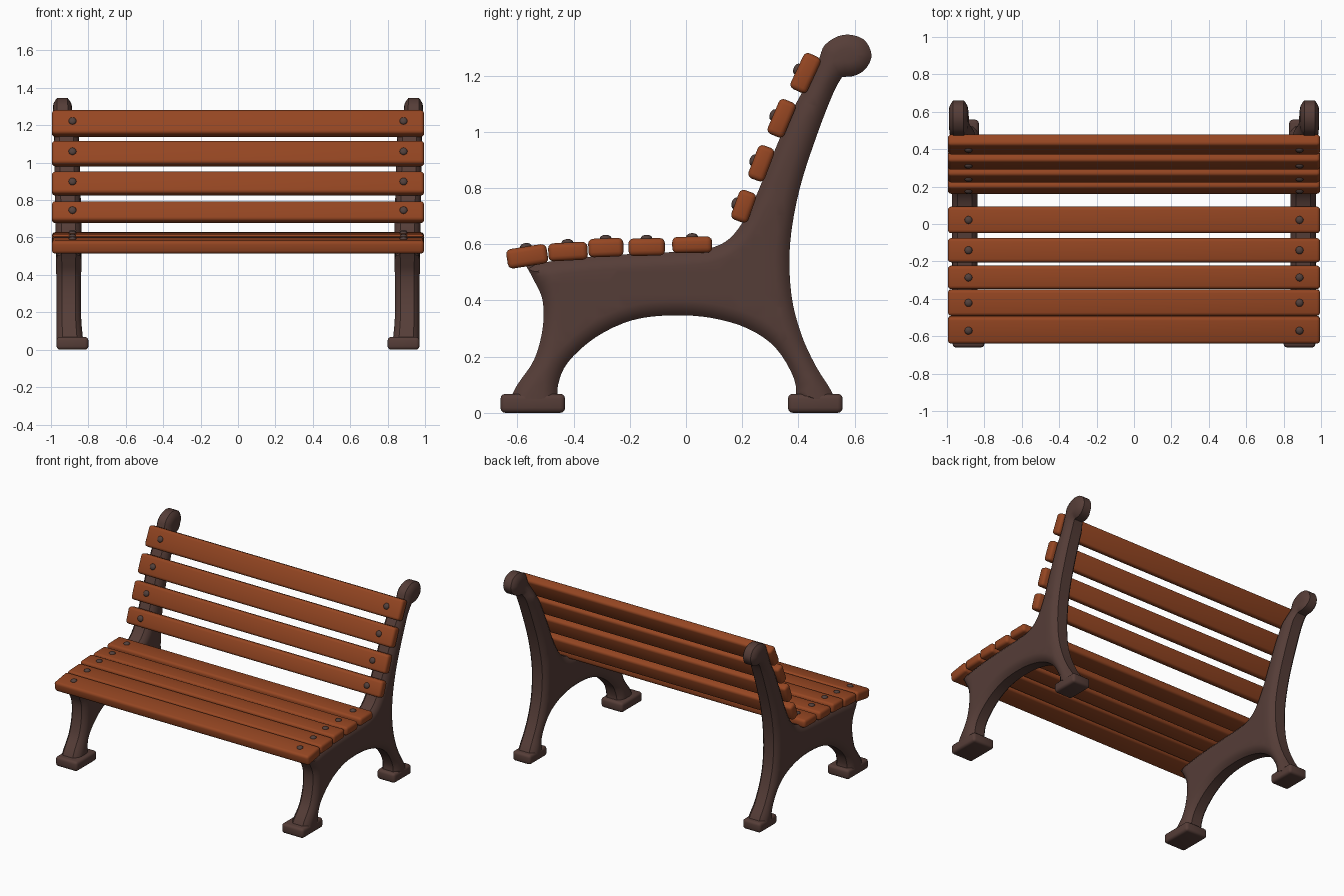
import bpy
import bmesh
from math import radians, sin, cos
from mathutils import Matrix, Vector
from mathutils.geometry import delaunay_2d_cdt, intersect_point_line

cube = bpy.data.objects.get("Cube")
if cube:
    bpy.data.objects.remove(cube, do_unlink=True)


def material(name, rgb):
    m = bpy.data.materials.new(name)
    m.use_nodes = True
    m.diffuse_color = (*rgb, 1)
    m.node_tree.nodes["Principled BSDF"].inputs["Base Color"].default_value = (*rgb, 1)
    return m


wood = material("warm wood", (0.30, 0.061, 0.016))
iron = material("brown iron", (0.092, 0.047, 0.039))
bolt_metal = material("dark bolt", (0.085, 0.052, 0.045))


def finish(bm, name, mat, mirror=False):
    bmesh.ops.recalc_face_normals(bm, faces=bm.faces)
    me = bpy.data.meshes.new(name)
    bm.to_mesh(me)
    bm.free()
    me.materials.append(mat)
    ob = bpy.data.objects.new(name, me)
    bpy.context.collection.objects.link(ob)
    bpy.ops.object.select_all(action='DESELECT')
    ob.select_set(True)
    bpy.context.view_layer.objects.active = ob
    bpy.ops.object.shade_smooth_by_angle(angle=radians(40))
    if mirror:
        ob.modifiers.new("Mirror", 'MIRROR').use_mirror_merge = False


def rounded_box(bm, centre, size, tilt, radius):
    verts = bmesh.ops.create_cube(bm, size=1)["verts"]
    bmesh.ops.scale(bm, vec=size, verts=verts)
    edges = list({e for v in verts for e in v.link_edges})
    bmesh.ops.transform(bm, verts=verts, matrix=Matrix.Translation(centre) @ Matrix.Rotation(tilt, 4, 'X'))
    bmesh.ops.bevel(bm, geom=edges, offset=radius, segments=3, profile=0.5, affect='EDGES')


def spline(pts, steps=4):
    """Smooth curve through the points, without the last one."""
    p = [Vector(q) for q in pts]
    p = [2 * p[0] - p[1]] + p + [2 * p[-1] - p[-2]]
    out = []
    for a, b, c, d in zip(p, p[1:], p[2:], p[3:]):
        for i in range(steps):
            t = i / steps
            out.append(0.5 * (2 * b + (c - a) * t + (2 * a - 5 * b + 4 * c - d) * t * t
                              + (3 * b - a - 3 * c + d) * t ** 3))
    return out


def interpolate(table, x):
    for (x0, *a), (x1, *b) in zip(table, table[1:]):
        if x <= x1:
            t = (x - x0) / (x1 - x0)
            return [p + (q - p) * t for p, q in zip(a, b)]
    return table[-1][1:]


# Side frame outline in (y, z)
leg_front = [(-.63, .04), (-.6, .1), (-.54, .19), (-.51, .3), (-.51, .4), (-.54, .47), (-.57, .525)]
seat_and_back = [(-.57, .525), (-.4, .55), (-.2, .565), (0, .575), (.1, .59), (.17, .635),
                 (.235, .74), (.31, .92), (.37, 1.06), (.43, 1.17), (.47, 1.25), (.495, 1.31),
                 (.56, 1.345), (.63, 1.33), (.66, 1.275), (.64, 1.225), (.6, 1.2), (.555, 1.195)]
back_edge = [(.555, 1.195), (.525, 1.14), (.47, 1), (.405, .8), (.37, .6), (.375, .42),
             (.41, .28), (.46, .17), (.51, .09), (.535, .04)]
arch = [(.39, .04), (.385, .12), (.32, .23), (.22, .3), (.09, .338), (-.05, .347), (-.19, .33),
        (-.32, .27), (-.42, .18), (-.455, .1), (-.455, .04)]
outline = [q for part in (leg_front, seat_and_back, back_edge) for q in spline(part)]
outline += [Vector(back_edge[-1])] + spline(arch) + [Vector(arch[-1])]
count = len(outline)

# Frame thickness: inner and outer side by height, and share of it by distance from the rim
widths = [(0, .825, .97), (.07, .83, .97), (.15, .838, .97), (.3, .84, .97), (.6, .835, .975),
          (1.15, .85, .985), (1.24, .885, .99), (1.4, .89, .99)]
rim_share = [(0, .55), (.012, .74), (.03, .93), (.05, 1)]
walls = [(a, b) for a, b in zip(outline, outline[1:]) if max(a.y, b.y) > .05]


def rim_distance(p):
    best = 9
    for a, b in walls:
        near, t = intersect_point_line(p, a, b)
        near = a.lerp(b, min(max(t, 0), 1))
        best = min(best, (p - near).length)
    return best


# Points on inward offset loops and on a grid carry the rounded cross-section
points = list(outline)
for depth, _ in rim_share[1:]:
    for i, q in enumerate(outline):
        along = (outline[(i + 1) % count] - outline[i - 1]).normalized()
        p = q + depth * Vector((along.y, -along.x))
        if rim_distance(p) > .93 * depth:
            points.append(p)
grid = [Vector((-.6 + .04 * i, .06 + .04 * j)) for i in range(32) for j in range(32)]
points += [p for p in grid if rim_distance(p) > .06]
verts2d, _, tris, *_ = delaunay_2d_cdt(points, [], [list(reversed(range(count)))], 1, 1e-5)

bm = bmesh.new()
sheet = {i: bm.verts.new((0, *verts2d[i])) for i in sorted({i for t in tris for i in t})}
faces = [bm.faces.new([sheet[i] for i in t]) for t in tris]
far_side = {g for g in bmesh.ops.extrude_face_region(bm, geom=faces)["geom"]
            if isinstance(g, bmesh.types.BMVert)}
for v in bm.verts:
    inner, outer = interpolate(widths, v.co.z)
    share = interpolate(rim_share, rim_distance(Vector(v.co.yz)))[0]
    side = 1 if v in far_side else -1
    v.co.x = (inner + outer) / 2 + side * share * (outer - inner) / 2
finish(bm, "side_frames", iron, mirror=True)

# Feet
for name, inner, y, depth in (("front_feet", .80, -.545, .23), ("rear_feet", .83, .46, .195)):
    bm = bmesh.new()
    rounded_box(bm, ((inner + .97) / 2, y, .034), (.97 - inner, depth, .068), 0, .018)
    finish(bm, name, iron, mirror=True)

# Slats: y, z, width, thickness, tilt in degrees
seat = [(-.565, .557, .145, .07, 9), (-.42, .574, .14, .064, 3), (-.285, .588, .125, .066, 2),
        (-.14, .59, .13, .062, 1), (.022, .598, .142, .058, 1)]
back = [(.205, .735, .112, .064, 70), (.268, .888, .126, .062, 69),
        (.34, 1.048, .134, .064, 67), (.425, 1.209, .14, .066, 65)]


def slat(name, y, z, width, thick, degrees):
    tilt = radians(degrees)
    bm = bmesh.new()
    rounded_box(bm, (0, y, z), (1.99, width, thick), tilt, .018)
    finish(bm, name, wood)
    # Low domed bolts on the outward face
    bm = bmesh.new()
    rise = thick / 2
    place = (Matrix.Translation((.885, y - sin(tilt) * rise, z + cos(tilt) * rise))
             @ Matrix.Rotation(tilt, 4, 'X') @ Matrix.Diagonal((1, 1, .6, 1)))
    bmesh.ops.create_uvsphere(bm, u_segments=12, v_segments=8, radius=.021, matrix=place)
    finish(bm, name + "_bolts", bolt_metal, mirror=True)


for label, rows in (("seat_slat", seat), ("back_slat", back)):
    for i, row in enumerate(rows, 1):
        slat(f"{label}_{i}", *row)
